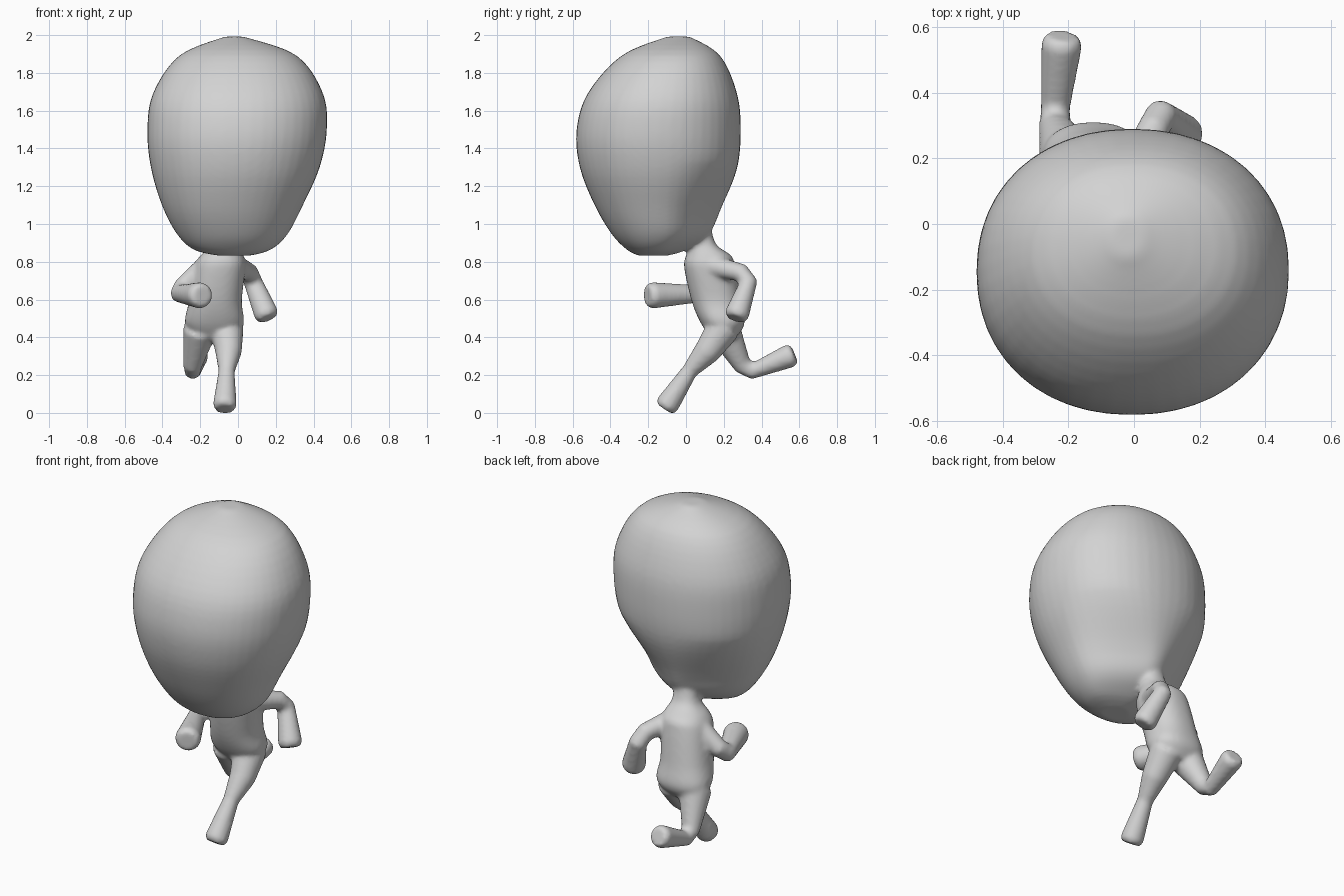
import bpy, bmesh, math
from mathutils import Vector, Matrix

if "Cube" in bpy.data.objects:
    bpy.data.objects.remove(bpy.data.objects["Cube"], do_unlink=True)

SIDES = 48
STEPS = 5
ANGLES = [math.tau * i / SIDES for i in range(SIDES)]
bm = bmesh.new()


def skin_rings(rings):
    """Bridge rings of points into one closed shell."""
    loops = [[bm.verts.new(point) for point in ring] for ring in rings]
    for lower, upper in zip(loops, loops[1:]):
        for i in range(SIDES):
            j = (i + 1) % SIDES
            bm.faces.new((lower[i], lower[j], upper[j], upper[i]))
    bm.faces.new(loops[0][::-1])
    bm.faces.new(loops[-1])


def smooth_stations(stations):
    """Run a smooth curve through the stations and sample it evenly."""
    keys = [Vector(s) for s in stations]
    padded = [keys[0]] + keys + [keys[-1]]
    samples = []
    for before, start, end, after in zip(padded, padded[1:], padded[2:], padded[3:]):
        leave, arrive = (end - before) / 2, (after - start) / 2
        for step in range(STEPS):
            t = step / STEPS
            ease = t * t * (3 - 2 * t)
            samples.append(start.lerp(end, ease)
                           + leave * t * (1 - t) ** 2 - arrive * t * t * (1 - t))
    return samples + [keys[-1]]


def squared(value, power):
    return math.copysign(abs(value) ** (2 / power), value)


def stack(sections, power, pinch_top=0):
    """Level sections: z, x min, x max, y min, y max.
    Below pinch_top the back of each section narrows."""
    rings = []
    for z, left, right, front, back in smooth_stations(sections):
        pinch = max(0, min(0.55, 1.7 * (pinch_top - z)))
        middle, centre = (left + right) / 2, (front + back) / 2
        half_width, half_depth = (right - left) / 2, (back - front) / 2
        ring = []
        for angle in ANGLES:
            across, along = math.cos(angle), math.sin(angle)
            narrow = 1 - pinch * max(0, along) ** 2
            ring.append((middle + half_width * squared(across, power) * narrow,
                         centre + half_depth * squared(along, power), z))
        rings.append(ring)
    skin_rings(rings)


def limb(path):
    """Round tube through stations x, y, z, radius, with a blunt tip."""
    points = [Vector(station[:3]) for station in path]
    radii = [station[3] for station in path]
    tip = (points[-1] - points[-2]).normalized()
    points.append(points[-1] + tip * radii[-1] * 0.4)
    radii.append(radii[-1] * 0.8)
    side, rings = tip.orthogonal(), []
    last = len(points) - 1
    for k, (point, radius) in enumerate(zip(points, radii)):
        incoming = (points[max(k, 1)] - points[max(k, 1) - 1]).normalized()
        outgoing = (points[min(k + 1, last)] - points[min(k, last - 1)]).normalized()
        heading = (incoming + outgoing).normalized()
        side = (side - heading * side.dot(heading)).normalized()
        up = heading.cross(side)
        rings.append([point + radius * (side * math.cos(angle) + up * math.sin(angle))
                      for angle in ANGLES])
    skin_rings(rings)


# Oversized head, drawn in at the back towards the neck
stack([
    (0.84, -0.1, 0.06, -0.25, -0.1),
    (0.87, -0.23, 0.17, -0.31, 0),
    (0.95, -0.32, 0.26, -0.39, 0.12),
    (1.1, -0.4, 0.34, -0.48, 0.19),
    (1.3, -0.46, 0.43, -0.56, 0.27),
    (1.5, -0.48, 0.47, -0.58, 0.29),
    (1.7, -0.45, 0.45, -0.52, 0.27),
    (1.9, -0.31, 0.31, -0.34, 0.18),
    (2, -0.07, 0.03, -0.1, 0.02),
], power=2.15, pinch_top=1.35)

# Torso and neck
stack([
    (0.4, -0.22, -0.04, 0.14, 0.26),
    (0.48, -0.28, 0.03, 0.08, 0.31),
    (0.6, -0.26, 0.02, 0.03, 0.29),
    (0.78, -0.23, 0.04, -0.01, 0.26),
    (0.84, -0.2, 0.03, 0, 0.24),
    (0.9, -0.14, 0.01, 0.02, 0.16),
    (1, -0.12, 0.01, 0, 0.13),
], power=2.3)

# Left arm, swung back
limb([(-0.02, 0.12, 0.79, 0.06), (0.06, 0.29, 0.75, 0.05),
      (0.08, 0.33, 0.7, 0.05), (0.15, 0.27, 0.53, 0.065)])

# Right arm, swung forward
limb([(-0.15, 0.13, 0.8, 0.06), (-0.29, 0.11, 0.68, 0.05),
      (-0.31, 0.06, 0.64, 0.05), (-0.2, -0.18, 0.63, 0.07)])

# Left leg, stepping forward
limb([(-0.06, 0.2, 0.46, 0.09), (-0.05, 0.11, 0.33, 0.07),
      (-0.06, 0.02, 0.23, 0.043), (-0.07, -0.1, 0.05, 0.063)])

# Right leg, kicked back
limb([(-0.2, 0.2, 0.45, 0.09), (-0.24, 0.3, 0.26, 0.05),
      (-0.24, 0.35, 0.23, 0.045), (-0.22, 0.55, 0.31, 0.063)])

bmesh.ops.recalc_face_normals(bm, faces=bm.faces)
mesh = bpy.data.meshes.new("running_figure")
bm.to_mesh(mesh)
bm.free()
figure = bpy.data.objects.new("running_figure", mesh)
bpy.context.collection.objects.link(figure)

# Fuse the parts into one soft skin
fuse = figure.modifiers.new("fuse", "REMESH")
fuse.mode = "VOXEL"
fuse.voxel_size = 0.012
soften = figure.modifiers.new("soften", "SMOOTH")
soften.factor = 0.5
soften.iterations = 8

graph = bpy.context.evaluated_depsgraph_get()
skin = bpy.data.meshes.new_from_object(figure.evaluated_get(graph))
figure.modifiers.clear()
figure.data = skin
skin.name = "running_figure_skin"

# Set the forward foot on the ground
lowest = min(vertex.co.z for vertex in skin.vertices)
skin.transform(Matrix.Translation((0, 0, -lowest)))
for face in skin.polygons:
    face.use_smooth = True

# Plain grey clay
clay = bpy.data.materials.new("light_grey")
clay.use_nodes = True
grey = (0.65, 0.65, 0.65, 1)
clay.diffuse_color = grey
clay.node_tree.nodes["Principled BSDF"].inputs["Base Color"].default_value = grey
skin.materials.clear()
skin.materials.append(clay)
